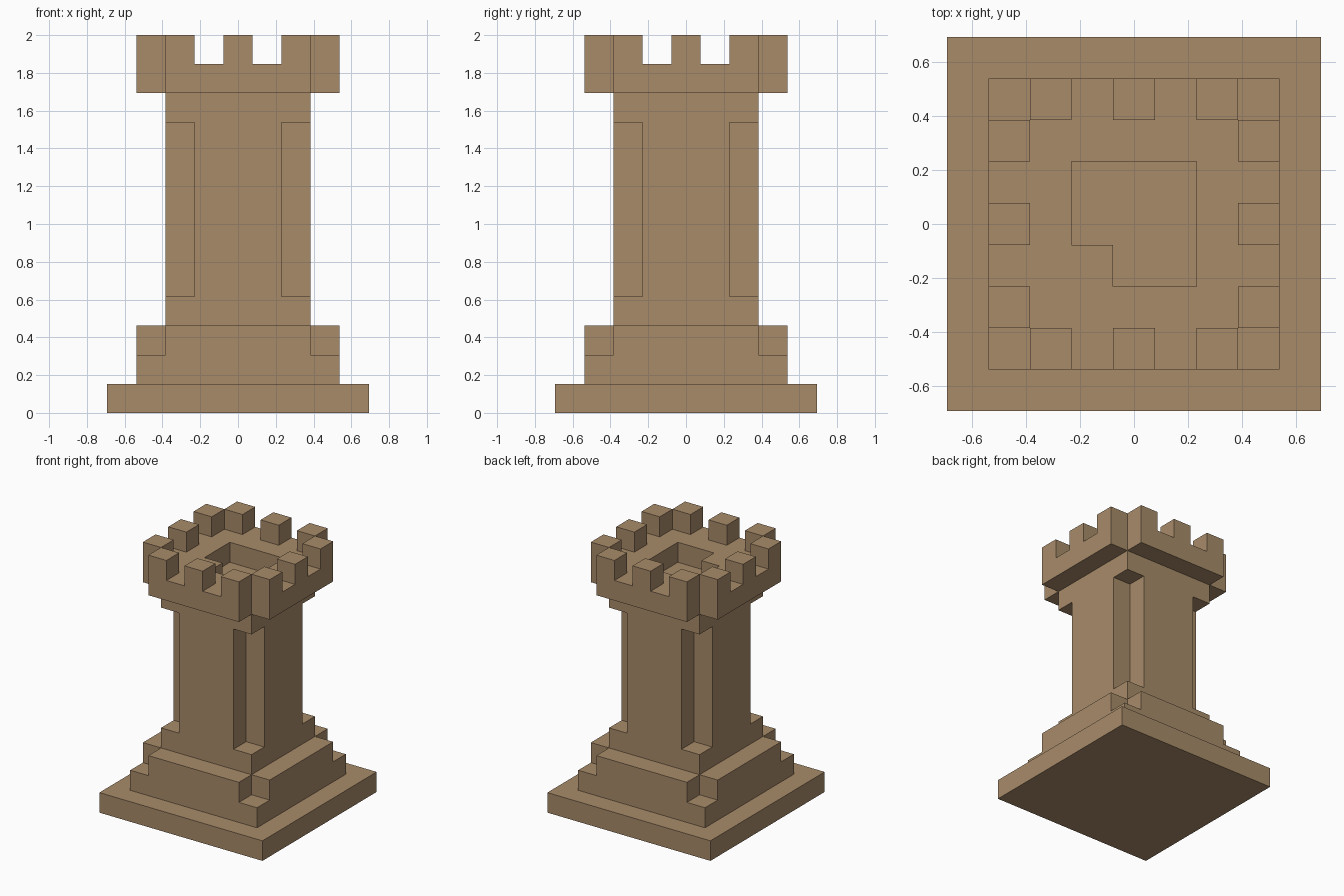
import bpy
import bmesh
import math
from mathutils import Matrix, Vector

cube = bpy.data.objects.get("Cube")
if cube:
    bpy.data.objects.remove(cube, do_unlink=True)

U = 2 / 13  # block size: the tower is 13 blocks tall

# Single sandstone colour
stone = bpy.data.materials.new("sandstone")
stone.use_nodes = True
colour = (0.392, 0.258, 0.141, 1)
stone.diffuse_color = colour
stone.node_tree.nodes["Principled BSDF"].inputs["Base Color"].default_value = colour


def finish(name, bm):
    bmesh.ops.recalc_face_normals(bm, faces=bm.faces)
    mesh = bpy.data.meshes.new(name)
    bm.to_mesh(mesh)
    bm.free()
    mesh.materials.append(stone)
    obj = bpy.data.objects.new(name, mesh)
    bpy.context.collection.objects.link(obj)
    return obj


def slab(name, n, bottom, top, removed=()):
    """Square slab n blocks wide, between two block levels, minus some block columns."""
    bm = bmesh.new()
    bmesh.ops.create_grid(bm, x_segments=n, y_segments=n, size=n * U / 2,
                          matrix=Matrix.Translation((0, 0, bottom * U)))
    gone = []
    for f in bm.faces:
        c = f.calc_center_median()
        if (round(c.x / U), round(c.y / U)) in removed:
            gone.append(f)
    bmesh.ops.delete(bm, geom=gone, context='FACES')
    ext = bmesh.ops.extrude_face_region(bm, geom=bm.faces[:])
    verts = [g for g in ext["geom"] if isinstance(g, bmesh.types.BMVert)]
    bmesh.ops.translate(bm, verts=verts, vec=(0, 0, (top - bottom) * U))
    bmesh.ops.recalc_face_normals(bm, faces=bm.faces)
    bmesh.ops.dissolve_limit(bm, angle_limit=math.radians(1),
                             verts=bm.verts, edges=bm.edges)
    return finish(name, bm)


def corners(r):
    return {(x, y) for x in (-r, r) for y in (-r, r)}


# Stepped base
slab("foundation", 9, 0, 1)
slab("plinth", 7, 1, 2)
slab("plinth_notched", 7, 2, 3, corners(3))

# Shaft with recessed corners
slab("shaft_foot", 5, 3, 4)
slab("shaft", 5, 4, 10, corners(2))
slab("shaft_head", 5, 10, 11)

# Parapet floor with a sunken well, one well corner left filled
well = {(x, y) for x in (-1, 0, 1) for y in (-1, 0, 1)} - {(-1, -1)}
slab("parapet", 7, 11, 12, corners(3) | well)

# Three merlons on each side
bm = bmesh.new()
for side in range(4):
    turn = Matrix.Rotation(side * math.pi / 2, 4, 'Z')
    for x in (-2, 0, 2):
        place = Matrix.Translation(Vector((x, -3, 12.5)) * U)
        bmesh.ops.create_cube(bm, size=U, matrix=turn @ place)
finish("merlons", bm)
